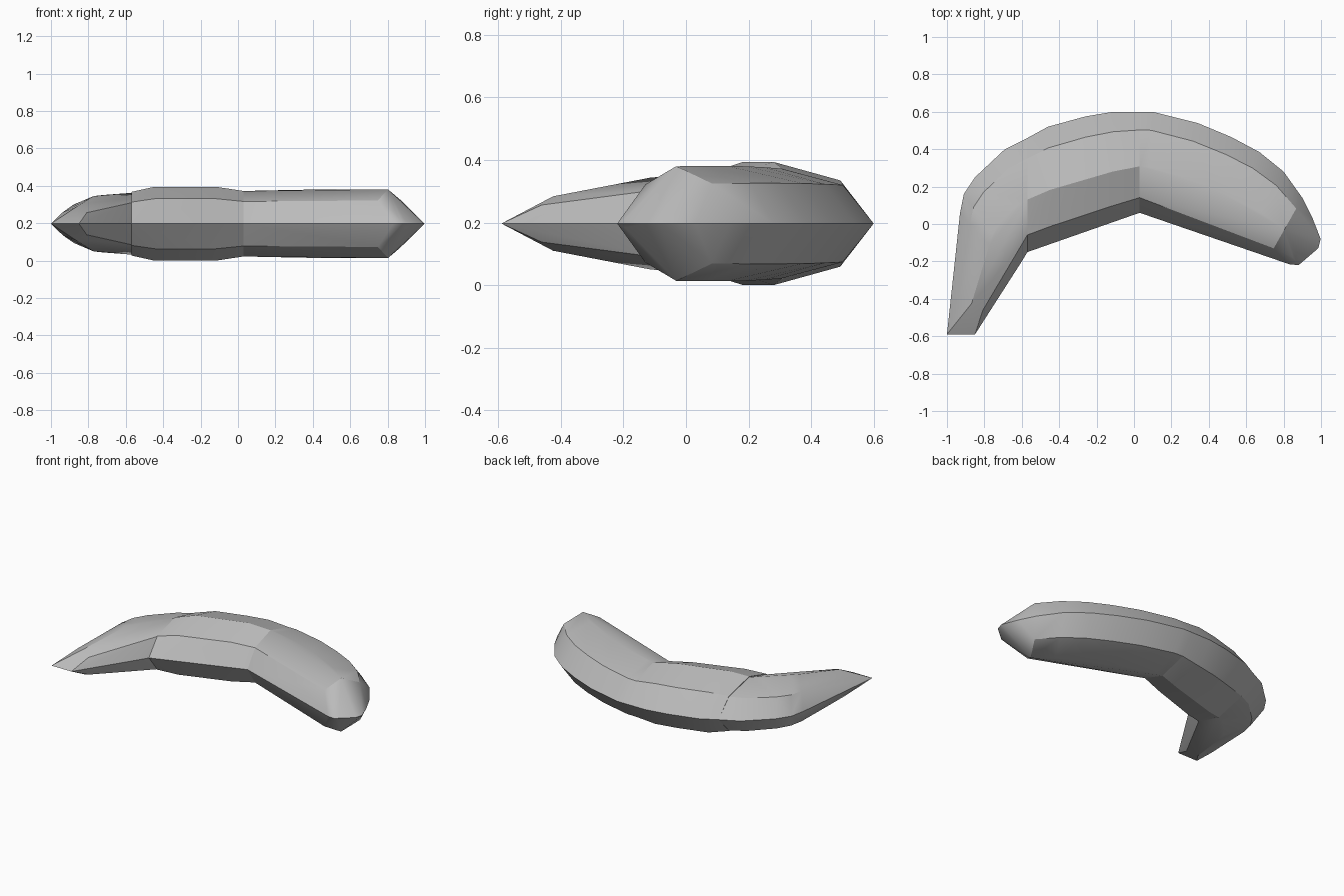
import bpy
import bmesh
from mathutils import Vector

cube = bpy.data.objects.get("Cube")
if cube:
    bpy.data.objects.remove(cube, do_unlink=True)

# Single plain grey skin
skin = bpy.data.materials.new("plain grey")
skin.use_nodes = True
GREY = (0.5, 0.5, 0.5, 1)
skin.diffuse_color = GREY
skin.node_tree.nodes["Principled BSDF"].inputs["Base Color"].default_value = GREY

MID_Z = 0.197
# Upper half of the cross-section: (fraction from inner to outer edge, fraction of half height)
PROFILE = [(0, 0), (0.15, 0.68), (0.46, 1), (0.82, 0.7), (1, 0)]


def segment(name, sections):
    """Convex faceted piece spanned by cross-sections (inner xy, outer xy, half height)."""
    bm = bmesh.new()
    for inner, outer, half in sections:
        a, b = Vector(inner), Vector(outer)
        for t, h in PROFILE:
            p = a.lerp(b, t)
            for side in ((1, -1) if h * half else (1,)):
                bm.verts.new((p.x, p.y, MID_Z + side * h * half))
    bmesh.ops.remove_doubles(bm, verts=bm.verts, dist=0.001)
    bmesh.ops.convex_hull(bm, input=bm.verts)
    bmesh.ops.delete(bm, geom=[v for v in bm.verts if not v.link_faces], context='VERTS')
    bmesh.ops.dissolve_limit(bm, angle_limit=0.02, verts=bm.verts, edges=bm.edges)
    bmesh.ops.recalc_face_normals(bm, faces=bm.faces)
    mesh = bpy.data.meshes.new(name)
    bm.to_mesh(mesh)
    bm.free()
    mesh.materials.append(skin)
    obj = bpy.data.objects.new(name, mesh)
    bpy.context.collection.objects.link(obj)
    bpy.ops.object.select_all(action='DESELECT')
    obj.select_set(True)
    bpy.context.view_layer.objects.active = obj
    bpy.ops.object.shade_smooth_by_angle(angle=0.5)


# Tapering stem with a thin wedge tip
segment("stem", [
    ((-0.57, -0.15), (-0.57, 0.46), 0.165),
    ((-0.58, -0.166), (-0.69, 0.40), 0.16),
    ((-0.60, -0.2), (-0.85, 0.25), 0.154),
    ((-0.62, -0.23), (-0.91, 0.16), 0.15),
    ((-0.64, -0.26), (-0.93, 0.06), 0.147),
    ((-0.78, -0.48), (-0.972, -0.36), 0.087),
    ((-0.85, -0.59), (-1.0, -0.59), 0),
])

# Thick middle of the bend
segment("middle", [
    ((-0.57, -0.15), (-0.57, 0.46), 0.17),
    ((-0.44, -0.105), (-0.46, 0.52), 0.197),
    ((-0.25, -0.038), (-0.26, 0.575), 0.197),
    ((-0.12, 0.007), (-0.11, 0.60), 0.197),
    ((0.03, 0.06), (0.03, 0.60), 0.175),
])

# Long end closing in a blunt wedge
segment("blunt_end", [
    ((0.03, 0.06), (0.03, 0.60), 0.175),
    ((0.06, 0.05), (0.10, 0.60), 0.176),
    ((0.20, 0.003), (0.34, 0.54), 0.18),
    ((0.34, -0.044), (0.52, 0.465), 0.183),
    ((0.46, -0.085), (0.67, 0.385), 0.184),
    ((0.58, -0.128), (0.80, 0.28), 0.184),
    ((0.72, -0.178), (0.90, 0.14), 0.183),
    ((0.83, -0.215), (0.955, 0.03), 0.07),
    ((0.88, -0.22), (0.985, -0.05), 0.02),
    ((0.88, -0.22), (0.998, -0.08), 0),
    ((0.88, -0.22), (0.985, -0.13), 0),
])
